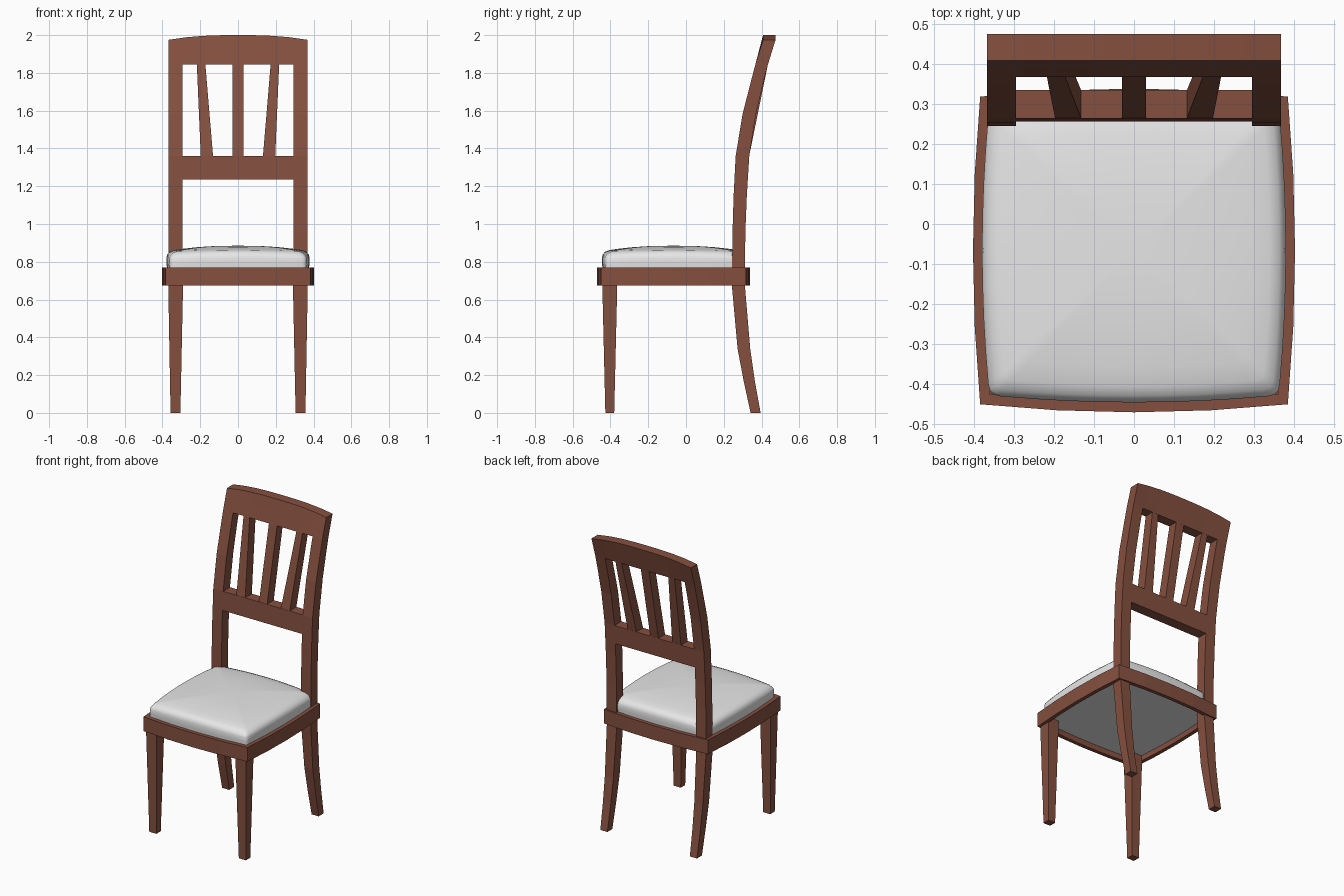
import bpy, bmesh, math

if "Cube" in bpy.data.objects:
    bpy.data.objects.remove(bpy.data.objects["Cube"])


def material(name, rgb):
    m = bpy.data.materials.new(name)
    m.diffuse_color = (*rgb, 1)
    m.use_nodes = True
    m.node_tree.nodes["Principled BSDF"].inputs["Base Color"].default_value = m.diffuse_color
    return m


wood = material("brown wood", (0.235, 0.08, 0.05))
fabric = material("white fabric", (0.8, 0.8, 0.8))


def loft(name, rings, mat, closed=False):
    """Skin a list of equal rings; caps the ends, or joins last to first."""
    bm = bmesh.new()
    vs = [[bm.verts.new(p) for p in r] for r in rings]
    n, k = len(vs[0]), len(vs)
    for i in range(k if closed else k - 1):
        a, b = vs[i], vs[(i + 1) % k]
        for j in range(n):
            bm.faces.new((a[j], a[(j + 1) % n], b[(j + 1) % n], b[j]))
    if not closed:
        bm.faces.new(vs[0])
        bm.faces.new(vs[-1])
    bmesh.ops.recalc_face_normals(bm, faces=bm.faces[:])
    me = bpy.data.meshes.new(name)
    bm.to_mesh(me)
    bm.free()
    me.materials.append(mat)
    ob = bpy.data.objects.new(name, me)
    bpy.context.collection.objects.link(ob)
    return ob


def box_ring(x0, x1, y0, y1, z):
    return [(x0, y0, z), (x1, y0, z), (x1, y1, z), (x0, y1, z)]


def mirrored(name, rings, mat):
    for side, s in (("right", 1), ("left", -1)):
        loft(f"{name}_{side}", [[(s * x, y, z) for x, y, z in r] for r in rings], mat)


# Side curve of the rear posts: z, front y, back y
CURVE = [(0, .342, .395), (.17, .305, .364), (.34, .273, .34), (.67, .243, .312),
         (.95, .246, .314), (1.15, .252, .322), (1.36, .263, .335), (1.58, .299, .37),
         (1.76, .345, .412), (2.0, .408, .474)]


def post_y(z):
    for (z0, f0, b0), (z1, f1, b1) in zip(CURVE, CURVE[1:]):
        if z <= z1:
            t = (z - z0) / (z1 - z0)
            return f0 + t * (f1 - f0), b0 + t * (b1 - b0)
    return CURVE[-1][1:]


# Front legs, tapered
mirrored("front_leg", [box_ring(.305, .357, -.427, -.38, 0),
                       box_ring(.29, .37, -.444, -.363, .715)], wood)

# Rear legs running up into the back posts, up to the crest rail
rings = []
for z in [c[0] for c in CURVE[:-1]] + [1.845]:
    t = min(z / .67, 1)
    f, b = post_y(z)
    rings.append(box_ring(.305 - .011 * t, .357 + .01 * t, f, b, z))
mirrored("back_post", rings, wood)

# Arched crest rail, top edges kept straight in plan
rings = []
ft, bt = post_y(2.0)
fb, bb = post_y(1.845)
for i in range(9):
    x = -.367 + .734 * i / 8
    top = 2.0 - .025 * abs(x / .367) ** 2.7
    rings.append([(x, fb, 1.845), (x, bb, 1.845), (x, bt, top), (x, ft, top)])
loft("crest_rail", rings, wood)

# Lower back rail
f0, b0 = post_y(1.235)
f1, b1 = post_y(1.36)
loft("lower_back_rail", [[(x, f0, 1.235), (x, b0, 1.235), (x, b1, 1.36), (x, f1, 1.36)]
                         for x in (-.296, .296)], wood)

# Straight slats: one upright, two splayed
lo, hi = (.264, .334), (.37, .434)
loft("middle_slat", [box_ring(-.03, .03, *lo, 1.358), box_ring(-.03, .03, *hi, 1.847)], wood)
mirrored("side_slat", [box_ring(.132, .197, *lo, 1.358), box_ring(.173, .218, *hi, 1.847)], wood)

CY = -.066  # centre of the seat in y


def bowed_square(half, bulge_x, bulge_y, z, radius=0.0, n=8):
    """Square outline with bowed sides and optional rounded corners."""
    pts = []
    for q in range(4):
        a = q * math.pi / 2
        c, s = round(math.cos(a)), round(math.sin(a))
        bulge = bulge_x if q % 2 == 0 else bulge_y
        straight = half - radius
        side = [(half + bulge * (1 - (-1 + 2 * i / n) ** 2), straight * (-1 + 2 * i / n))
                for i in range(n + (1 if radius else 0))]
        if radius:
            side += [(straight + radius * math.cos(t), straight + radius * math.sin(t))
                     for t in (math.pi / 6, math.pi / 4, math.pi / 3)]
        pts += [(u * c - v * s, CY + u * s + v * c, z) for u, v in side]
    return pts


# Seat frame: bowed ring
loft("seat_frame", [bowed_square(h, bx, by, z, n=4) for h, bx, by, z in
                    ((.384, .018, .02, .675), (.384, .018, .02, .77),
                     (.359, .018, .02, .77), (.359, .018, .02, .675))], wood, closed=True)

# Padded seat cushion: stacked rounded outlines, softly domed with lower corners
levels = [(.361, .71, .02), (.361, .77, .02), (.364, .79, .03), (.364, .82, .03),
          (.36, .838, .03), (.348, .853, .03), (.325, .862, .025), (.28, .869, .02),
          (.21, .877, .015), (.14, .882, .012), (.07, .8845, .008), (.015, .885, .002)]
rings = []
for h, z, r in levels:
    ring = bowed_square(h, .042 * h, .042 * h, z, r)
    if z > .83:
        ring = [(x, y, z - .008 * (x * (y - CY) / .115) ** 2) for x, y, z in ring]
    rings.append(ring)
cushion = loft("seat_cushion", rings, fabric)
bpy.context.view_layer.objects.active = cushion
cushion.select_set(True)
bpy.ops.object.shade_smooth_by_angle(angle=math.radians(50))
